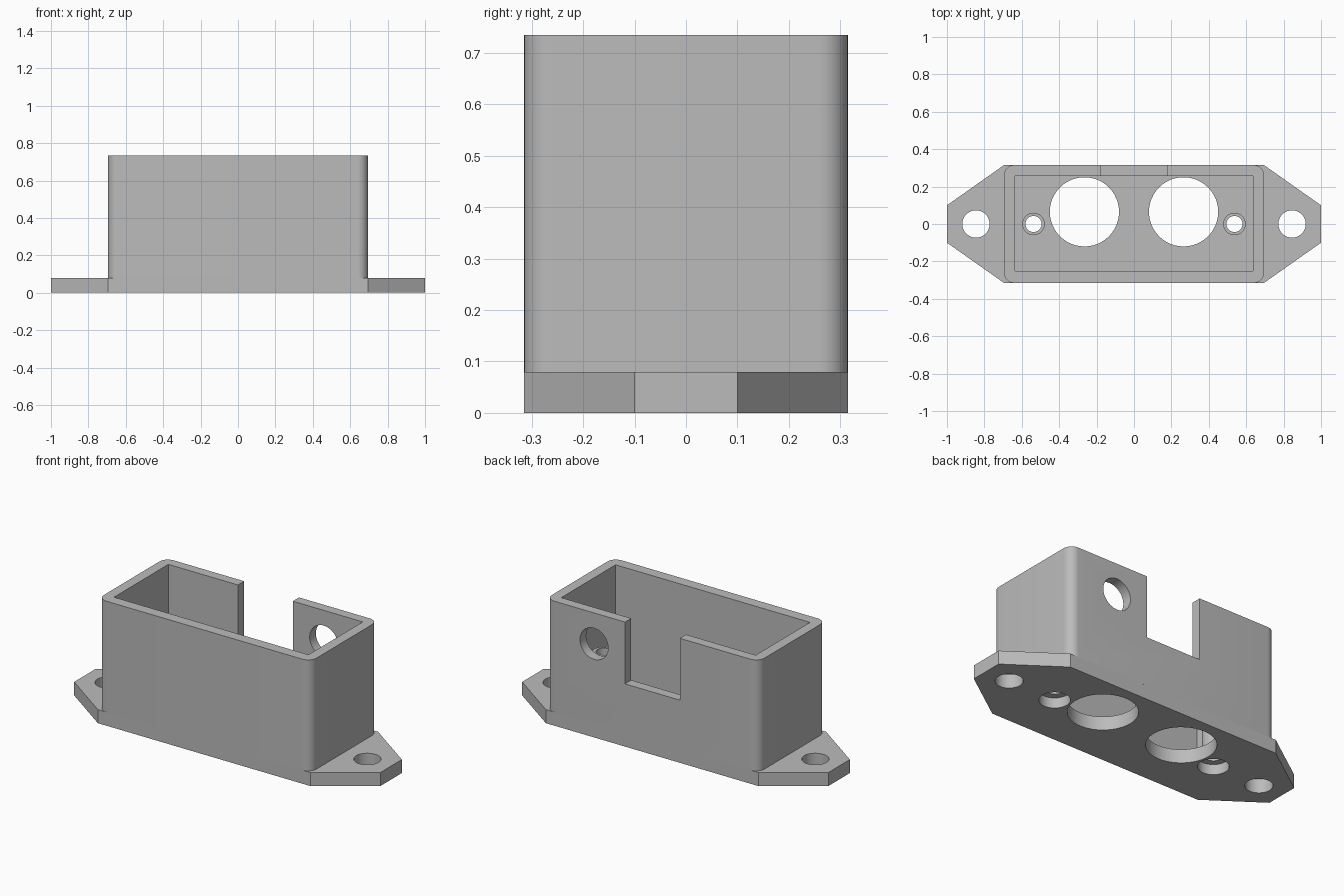
import bpy
import bmesh
from math import cos, sin, pi, radians

cube = bpy.data.objects.get("Cube")
if cube:
    bpy.data.objects.remove(cube, do_unlink=True)

grey = bpy.data.materials.new("light_grey")
grey.use_nodes = True
colour = (0.5, 0.5, 0.5, 1)
grey.diffuse_color = colour
grey.node_tree.nodes["Principled BSDF"].inputs["Base Color"].default_value = colour

FLOOR, TOP = 0.08, 0.735      # floor thickness and wall height
HX, HY = 0.695, 0.315         # half size of the box


def prism(name, outline, low, high):
    """Extrude a flat outline from z = low to z = high."""
    bm = bmesh.new()
    face = bm.faces.new([bm.verts.new((x, y, low)) for x, y in outline])
    ext = bmesh.ops.extrude_face_region(bm, geom=[face])
    verts = [v for v in ext["geom"] if isinstance(v, bmesh.types.BMVert)]
    bmesh.ops.translate(bm, verts=verts, vec=(0, 0, high - low))
    bmesh.ops.recalc_face_normals(bm, faces=bm.faces)
    mesh = bpy.data.meshes.new(name)
    bm.to_mesh(mesh)
    bm.free()
    obj = bpy.data.objects.new(name, mesh)
    bpy.context.collection.objects.link(obj)
    mesh.materials.append(grey)
    return obj


def circle(x, y, r, n=48):
    return [(x + r * cos(2 * pi * i / n), y + r * sin(2 * pi * i / n)) for i in range(n)]


def rectangle(x0, x1, y0, y1):
    return [(x0, y0), (x1, y0), (x1, y1), (x0, y1)]


def rounded(hx, hy, r, n=10):
    pts = []
    for k, (sx, sy) in enumerate([(1, 1), (-1, 1), (-1, -1), (1, -1)]):
        for i in range(n + 1):
            a = (k + i / n) * pi / 2
            pts.append((sx * (hx - r) + r * cos(a), sy * (hy - r) + r * sin(a)))
    return pts


def cut(obj, cutters):
    """Subtract each cutter, bake the result and remove the cutters."""
    for c in cutters:
        c.hide_render = True
        mod = obj.modifiers.new("cut", "BOOLEAN")
        mod.operation, mod.solver, mod.object = "DIFFERENCE", "EXACT", c
    bpy.context.view_layer.update()
    graph = bpy.context.evaluated_depsgraph_get()
    obj.data = bpy.data.meshes.new_from_object(obj.evaluated_get(graph))
    obj.modifiers.clear()
    for c in cutters:
        bpy.data.objects.remove(c, do_unlink=True)


def hole(x, y, r, low=-0.1, high=1.0):
    return prism("hole_cutter", circle(x, y, r), low, high)


# Base plate with tapered ears, big openings, ear holes and counterbored screw holes
half = [(HX, -HY), (1, -0.1), (1, 0.1), (HX, HY)]
plate = prism("base_plate", half + [(-x, -y) for x, y in half], 0, FLOOR)
holes = []
for s in (-1, 1):
    holes += [hole(s * 0.265, 0.065, 0.185), hole(s * 0.845, 0, 0.073),
              hole(s * 0.537, 0, 0.043), hole(s * 0.537, 0, 0.082, high=0.06)]
cut(plate, holes)

# Box walls with the hollow, the rear notch and the round rear cable hole
walls = prism("box_walls", rounded(HX, HY, 0.055), FLOOR, TOP)
hollow = prism("hollow_cutter", rectangle(-0.635, 0.635, -0.25, 0.257), -0.1, 1)
notch = prism("notch_cutter", rectangle(-0.18, 0.178, 0.1, 0.5), 0.37, 1)
cable = prism("cable_cutter", circle(0, 0, 0.092), -0.15, 0.15)
cable.rotation_euler.x = pi / 2
cable.location = (0.38, HY, 0.553)
cut(walls, [hollow, notch, cable])

# Hollow screw posts standing on the floor
parts = [plate, walls]
for s, side in ((-1, "right"), (1, "left")):
    post = prism(side + "_screw_post", circle(s * 0.537, 0, 0.06), FLOOR, 0.345)
    cut(post, [hole(s * 0.537, 0, 0.043)])
    parts.append(post)

# Smooth the rounded surfaces and keep the edges sharp
bpy.ops.object.select_all(action="DESELECT")
for p in parts:
    p.select_set(True)
bpy.context.view_layer.objects.active = plate
bpy.ops.object.shade_smooth_by_angle(angle=radians(30))
